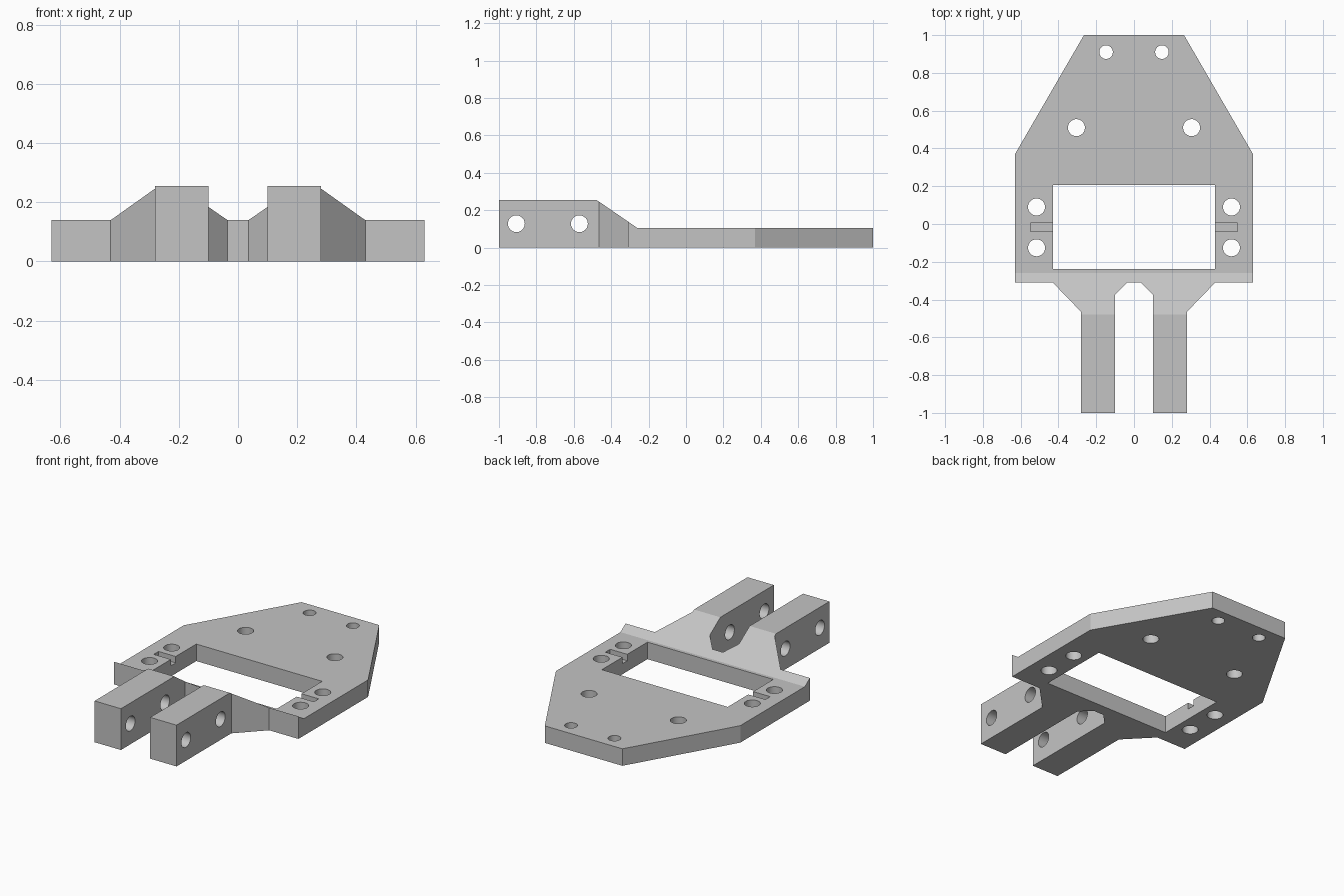
import bpy, bmesh, math
from mathutils import Matrix, Vector

if "Cube" in bpy.data.objects:
    bpy.data.objects.remove(bpy.data.objects["Cube"], do_unlink=True)

grey = bpy.data.materials.new("plain_grey")
grey.use_nodes = True
colour = (0.55, 0.55, 0.55, 1)
grey.diffuse_color = colour
grey.node_tree.nodes["Principled BSDF"].inputs["Base Color"].default_value = colour


def make_object(name, bm):
    bmesh.ops.recalc_face_normals(bm, faces=bm.faces)
    mesh = bpy.data.meshes.new(name)
    bm.to_mesh(mesh)
    bm.free()
    mesh.materials.append(grey)
    obj = bpy.data.objects.new(name, mesh)
    bpy.context.collection.objects.link(obj)
    return obj


def prism(name, points, push):
    """Extrude a closed outline along the push vector."""
    bm = bmesh.new()
    face = bm.faces.new([bm.verts.new(p) for p in points])
    new = bmesh.ops.extrude_face_region(bm, geom=[face])["geom"]
    verts = [v for v in new if isinstance(v, bmesh.types.BMVert)]
    bmesh.ops.translate(bm, verts=verts, vec=Vector(push))
    return make_object(name, bm)


def box(name, x0, x1, y0, y1, z0, z1):
    return prism(name, [(x0, y0, z0), (x1, y0, z0), (x1, y1, z0), (x0, y1, z0)],
                 (0, 0, z1 - z0))


def rod(name, centre, radius, length, axis="Z"):
    bm = bmesh.new()
    turn = Matrix.Rotation(math.pi / 2, 4, "Y") if axis == "X" else Matrix()
    bmesh.ops.create_cone(bm, cap_ends=True, segments=48, radius1=radius,
                          radius2=radius, depth=length,
                          matrix=Matrix.Translation(centre) @ turn)
    return make_object(name, bm)


def combine(target, tool, operation):
    mod = target.modifiers.new(operation.lower(), "BOOLEAN")
    mod.operation, mod.object, mod.solver = operation, tool, "EXACT"
    bpy.context.view_layer.objects.active = target
    bpy.ops.object.modifier_apply(modifier=mod.name)
    bpy.data.objects.remove(tool, do_unlink=True)


# Bracket outline: tapered plate with a two-pronged fork
half = [(0.035, -0.31), (0.10, -0.375), (0.10, -1), (0.28, -1), (0.28, -0.465),
        (0.43, -0.31), (0.63, -0.31), (0.63, 0.37), (0.265, 1)]
outline = half + [(-x, y) for x, y in reversed(half)]
bracket = prism("mounting_bracket", [(x, y, 0) for x, y in outline], (0, 0, 0.4))

# Side profile: tall fork, ramp, thin plate
profile = [(-1.1, -0.1), (-1.1, 0.255), (-0.478, 0.255), (-0.26, 0.105),
           (1.1, 0.105), (1.1, -0.1)]
combine(bracket, prism("side_profile", [(-1, y, z) for y, z in profile], (2, 0, 0)),
        "INTERSECT")

# Rectangular window
cutters = [box("window", -0.43, 0.43, -0.238, 0.207, -0.1, 0.3)]

# Cable slots and plate bolt holes on both sides
for s in (-1, 1):
    x0, x1 = sorted((s * 0.40, s * 0.547))
    cutters.append(box("slot", x0, x1, -0.041, 0.006, 0.065, 0.2))
    for x, y, r in ((0.148, 0.91, 0.036), (0.305, 0.51, 0.045),
                    (0.516, 0.09, 0.045), (0.516, -0.126, 0.045)):
        cutters.append(rod("bolt_hole", (s * x, y, 0), r, 1))

# Cross holes through the fork
for y in (-0.907, -0.57):
    cutters.append(rod("fork_hole", (0, y, 0.128), 0.045, 1, "X"))

for cutter in cutters:
    combine(bracket, cutter, "DIFFERENCE")

bpy.ops.object.select_all(action="DESELECT")
bracket.select_set(True)
bpy.context.view_layer.objects.active = bracket
bpy.ops.object.shade_smooth_by_angle(angle=math.radians(29))
